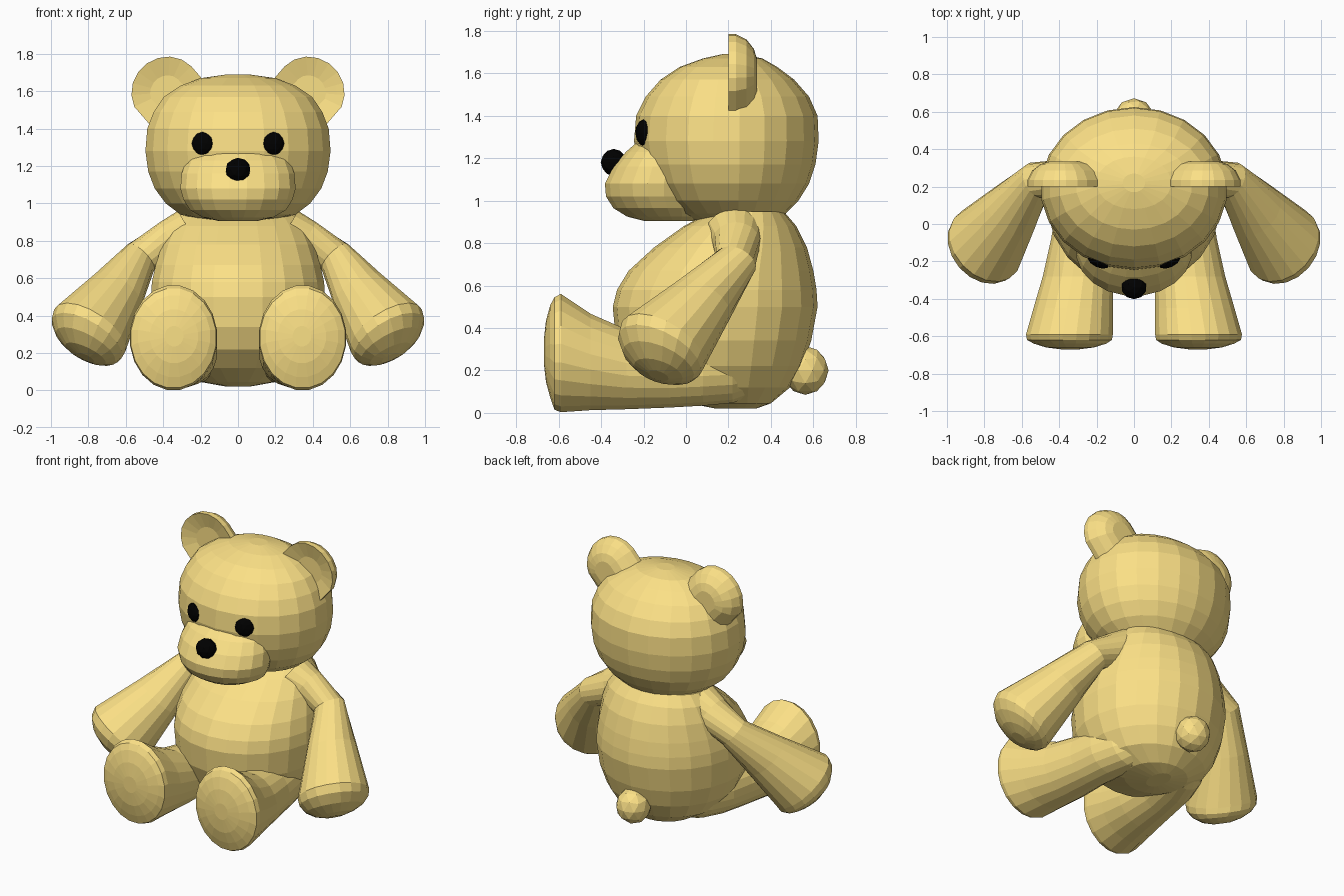
import bpy, bmesh, math
from mathutils import Vector, Matrix


def material(name, color):
    m = bpy.data.materials.new(name)
    m.diffuse_color = color
    return m


FUR = material("fur", (0.97, 0.75, 0.24, 1))
BLACK = material("black", (0, 0, 0, 1))
X, Y, Z = Vector((1, 0, 0)), Vector((0, 1, 0)), Vector((0, 0, 1))


def finish(name, bm, mat, mirror):
    bmesh.ops.recalc_face_normals(bm, faces=bm.faces)
    me = bpy.data.meshes.new(name)
    bm.to_mesh(me)
    bm.free()
    me.materials.append(mat)
    ob = bpy.data.objects.new(name, me)
    bpy.context.collection.objects.link(ob)
    if mirror:
        ob.modifiers.new("mirror", 'MIRROR').use_mirror_merge = False
    return ob


def loft(name, rings, n=20, mirror=False, pull=0.0):
    """Skin elliptical rings (centre, half axis u, half axis v); pull stretches the -u half."""
    bm = bmesh.new()
    loops = []
    for c, u, v in rings:
        loop = []
        for i in range(n):
            a = 2 * math.pi * (i + 0.5) / n
            p = Vector(c) + u * math.cos(a) + v * math.sin(a)
            if math.cos(a) < 0:
                p -= u.normalized() * pull
            loop.append(bm.verts.new(p))
        loops.append(loop)
    for a, b in zip(loops, loops[1:]):
        for i in range(n):
            j = (i + 1) % n
            bm.faces.new((a[i], a[j], b[j], b[i]))
    bm.faces.new(loops[0])
    bm.faces.new(loops[-1])
    return finish(name, bm, FUR, mirror)


def stack(name, rows, n=22):
    """Horizontal rings from rows of (z, y front, y back, half width)."""
    return loft(name, [((0, (f + b) / 2, z), X * w, Y * ((b - f) / 2)) for z, f, b, w in rows], n)


def ball(name, centre, size, mat, turn=0, mirror=False):
    bm = bmesh.new()
    m = Matrix.Translation(centre) @ Matrix.Rotation(turn, 4, 'Z') @ Matrix.Diagonal((*size, 1))
    bmesh.ops.create_icosphere(bm, subdivisions=2, radius=1, matrix=m)
    return finish(name, bm, mat, mirror)


# Torso
stack("body", [
    (0.02, 0.14, 0.33, 0.06), (0.045, 0.02, 0.40, 0.20), (0.12, -0.18, 0.49, 0.34),
    (0.22, -0.28, 0.55, 0.41), (0.34, -0.33, 0.59, 0.455), (0.50, -0.345, 0.62, 0.47),
    (0.58, -0.325, 0.615, 0.465), (0.67, -0.27, 0.60, 0.445), (0.78, -0.15, 0.57, 0.41),
    (0.88, -0.01, 0.52, 0.365), (0.95, 0.12, 0.46, 0.31)])

# Head
stack("head", [
    (0.91, 0.03, 0.40, 0.18), (0.94, -0.05, 0.47, 0.31), (1.00, -0.13, 0.53, 0.39),
    (1.08, -0.19, 0.58, 0.45), (1.17, -0.225, 0.61, 0.485), (1.28, -0.245, 0.625, 0.50),
    (1.40, -0.235, 0.62, 0.49), (1.49, -0.19, 0.58, 0.455), (1.57, -0.12, 0.51, 0.40),
    (1.63, -0.03, 0.43, 0.31), (1.67, 0.08, 0.36, 0.20), (1.69, 0.17, 0.27, 0.06)])

# Muzzle
stack("muzzle", [
    (0.905, -0.20, 0.04, 0.10), (0.925, -0.28, 0.08, 0.19), (0.965, -0.345, 0.10, 0.26),
    (1.02, -0.38, 0.10, 0.295), (1.08, -0.385, 0.10, 0.312), (1.16, -0.345, 0.10, 0.305),
    (1.23, -0.285, 0.08, 0.28), (1.265, -0.245, 0.06, 0.24), (1.28, -0.215, 0.03, 0.17)], 20)

# Arms: a shoulder stub, a bend, then a flared arm with a domed paw
rows = [((0.25, 0.23, 0.84), 0.14, (0.85, 0, -0.5)),
        ((0.36, 0.235, 0.80), 0.115, (0.85, 0, -0.5)),
        ((0.52, 0.235, 0.71), 0.10, (0.66, -0.35, -0.66)),
        ((0.65, 0.075, 0.525), 0.155, (0.5, -0.48, -0.74)),
        ((0.793, -0.11, 0.32), 0.222, (0.5, -0.46, -0.76)),
        ((0.808, -0.125, 0.28), 0.215, (0.48, -0.42, -0.78)),
        ((0.815, -0.13, 0.235), 0.18, (0.45, -0.36, -0.82)),
        ((0.815, -0.13, 0.195), 0.12, (0.42, -0.3, -0.86)),
        ((0.815, -0.13, 0.175), 0.05, (0.42, -0.3, -0.86))]
rings = []
for c, r, d in rows:
    d = Vector(d).normalized()
    u = d.cross(Z).normalized()
    rings.append((c, u * r, d.cross(u) * r))
loft("arm", rings, 18, True)

# Legs: (y, centre x, centre z, half width, half height), ending in a raised sole pad
rows = [(0.36, 0.15, 0.22, 0.12, 0.12), (0.22, 0.21, 0.205, 0.16, 0.16),
        (0.08, 0.255, 0.20, 0.165, 0.168),
        (-0.08, 0.28, 0.195, 0.165, 0.172), (-0.28, 0.30, 0.205, 0.19, 0.19),
        (-0.45, 0.325, 0.24, 0.215, 0.23), (-0.59, 0.345, 0.282, 0.235, 0.282),
        (-0.62, 0.345, 0.28, 0.23, 0.268), (-0.64, 0.342, 0.29, 0.195, 0.22),
        (-0.66, 0.342, 0.29, 0.13, 0.145), (-0.67, 0.342, 0.29, 0.05, 0.055)]
loft("leg", [((x, y, z), X * w, Z * h) for y, x, z, w, h in rows], 20, True)

# Ears: rounded back, rim and shallow dished front, stretched down into the head
rows = [(0.335, 0.06), (0.32, 0.11), (0.285, 0.155), (0.235, 0.18), (0.20, 0.18),
        (0.21, 0.14), (0.225, 0.08)]
u, v = (X + Z).normalized(), (Z - X).normalized()
loft("ear", [((0.385, y, 1.60), u * r, v * (r + 0.01)) for y, r in rows], 18, True, pull=0.10)

# Eyes, nose and tail
ball("eye", (0.19, -0.20, 1.32), (0.062, 0.032, 0.062), BLACK, math.radians(25), True)
ball("nose", (0, -0.34, 1.18), (0.068, 0.062, 0.064), BLACK)
ball("tail", (0, 0.562, 0.20), (0.11, 0.11, 0.115), FUR)
